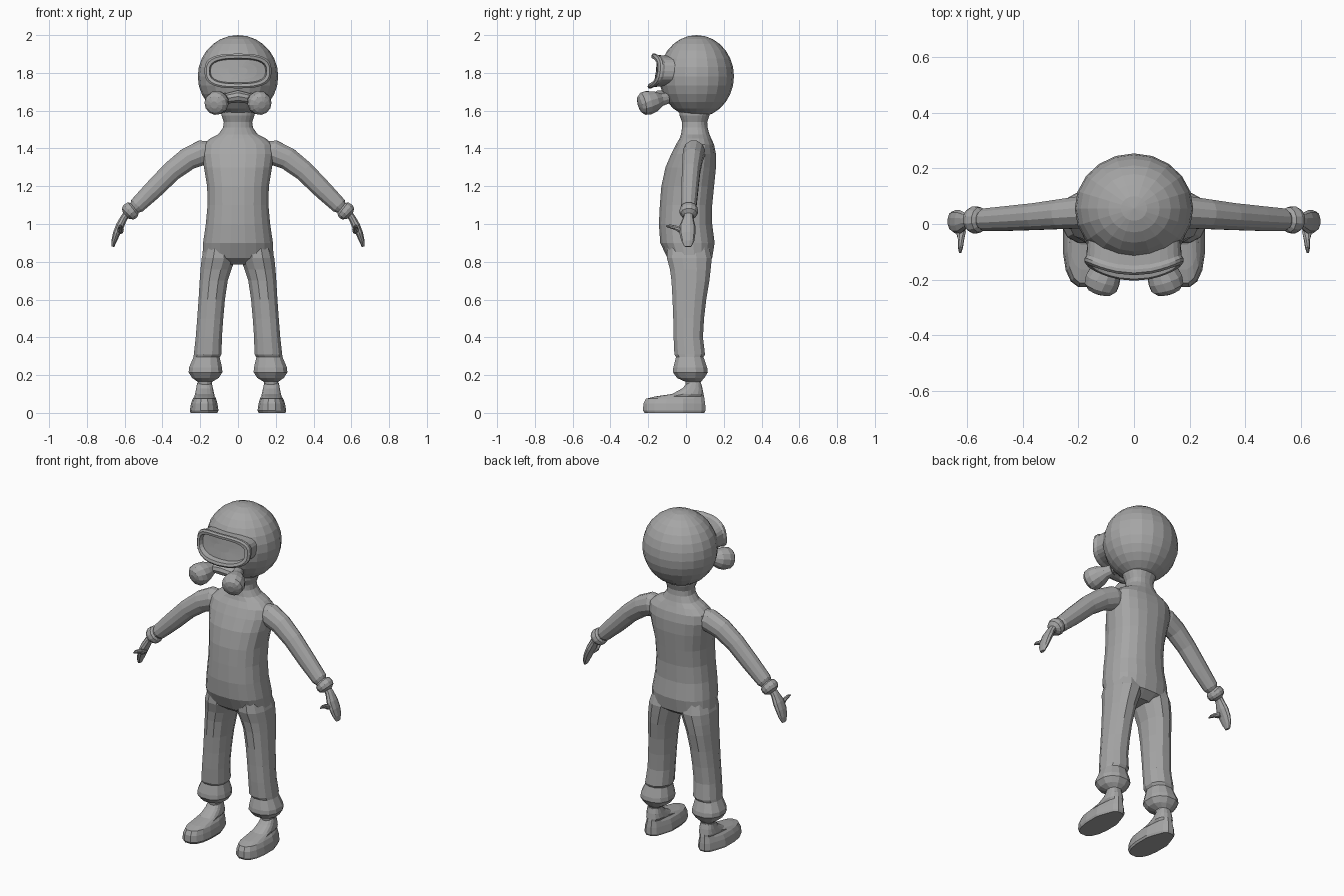
import bpy, bmesh, math
from mathutils import Vector

grey = bpy.data.materials.new("plain_grey")
grey.diffuse_color = (0.38, 0.38, 0.38, 1)


def power(c, p):
    return math.copysign(abs(c) ** (2 / p), c)


def finish(name, bm, mirror=False):
    """Turn a bmesh into an object, optionally mirrored across x."""
    bmesh.ops.recalc_face_normals(bm, faces=bm.faces)
    me = bpy.data.meshes.new(name)
    bm.to_mesh(me)
    bm.free()
    me.materials.append(grey)
    ob = bpy.data.objects.new(name, me)
    bpy.context.collection.objects.link(ob)
    if mirror:
        ob.modifiers.new("mirror", 'MIRROR').use_mirror_merge = False
    return ob


def skin(rings):
    """Closed skin through a list of equally long point rings."""
    bm = bmesh.new()
    loops = [[bm.verts.new(p) for p in ring] for ring in rings]
    n = len(loops[0])
    for a, b in zip(loops, loops[1:]):
        for i in range(n):
            j = (i + 1) % n
            bm.faces.new((a[i], a[j], b[j], b[i]))
    bm.faces.new(loops[0][::-1])
    bm.faces.new(loops[-1])
    return bm


def tube(sections, n=12, p=2.0, axis=None):
    """Rings of (x, y, z, half width, half depth) along a path."""
    pts = [Vector(s[:3]) for s in sections]
    rings = []
    for k, s in enumerate(sections):
        t = Vector(axis) if axis else pts[min(k + 1, len(pts) - 1)] - pts[max(k - 1, 0)]
        t.normalize()
        u = Vector((0, 1, 0)).cross(t).normalized()
        v = t.cross(u)
        ring = []
        for i in range(n):
            a = 2 * math.pi * (i + 0.5) / n
            ring.append(pts[k] + u * s[3] * power(math.cos(a), p) + v * s[4] * power(math.sin(a), p))
        rings.append(ring)
    return skin(rings)


def levels(rows):
    """Rows of z, x0, x1, y0, y1 turned into horizontal sections."""
    return [((x0 + x1) / 2, (y0 + y1) / 2, z, (x1 - x0) / 2, (y1 - y0) / 2) for z, x0, x1, y0, y1 in rows]


UP = (0, 0, 1)

# Torso, shoulders and neck
torso = finish("body_suit", tube(levels([(z, -w, w, y0, y1) for z, w, y0, y1 in (
    (0.785, 0.13, -0.05, 0.09), (0.82, 0.19, -0.10, 0.14), (0.90, 0.187, -0.138, 0.153),
    (1.0, 0.172, -0.145, 0.14), (1.1, 0.163, -0.14, 0.14), (1.2, 0.165, -0.132, 0.15),
    (1.3, 0.182, -0.11, 0.16), (1.37, 0.193, -0.08, 0.16), (1.42, 0.187, -0.055, 0.15),
    (1.452, 0.15, -0.035, 0.135), (1.475, 0.105, -0.027, 0.125), (1.51, 0.08, -0.022, 0.115),
    (1.54, 0.076, -0.022, 0.113), (1.575, 0.088, -0.035, 0.125), (1.62, 0.09, -0.04, 0.13))]),
    n=20, p=2.35, axis=UP))

# Trouser legs with gathered cuffs and ankles
legs = finish("trouser_legs", tube(levels([
    (0.13, 0.145, 0.21, 0.0, 0.075), (0.165, 0.135, 0.215, -0.005, 0.08),
    (0.185, 0.10, 0.245, -0.05, 0.10), (0.215, 0.08, 0.264, -0.072, 0.118),
    (0.24, 0.082, 0.262, -0.07, 0.115), (0.295, 0.095, 0.238, -0.055, 0.095),
    (0.31, 0.085, 0.236, -0.064, 0.103), (0.4, 0.083, 0.226, -0.068, 0.092),
    (0.5, 0.076, 0.218, -0.07, 0.098), (0.6, 0.067, 0.211, -0.074, 0.11),
    (0.7, 0.052, 0.205, -0.08, 0.127), (0.76, 0.032, 0.201, -0.088, 0.134),
    (0.82, 0.01, 0.195, -0.105, 0.14), (0.9, 0.02, 0.17, -0.10, 0.12)]),
    n=12, p=2.3, axis=UP), mirror=True)

# Sleeves with a wrist band
arms = finish("sleeves", tube([
    (0.10, 0.045, 1.385, 0.05, 0.05), (0.19, 0.042, 1.378, 0.068, 0.06),
    (0.265, 0.035, 1.345, 0.062, 0.055), (0.35, 0.027, 1.28, 0.056, 0.05),
    (0.45, 0.02, 1.18, 0.052, 0.046), (0.535, 0.015, 1.097, 0.044, 0.042),
    (0.548, 0.015, 1.085, 0.034, 0.034), (0.556, 0.015, 1.08, 0.046, 0.046),
    (0.572, 0.015, 1.066, 0.05, 0.05), (0.584, 0.015, 1.053, 0.044, 0.044),
    (0.594, 0.015, 1.043, 0.022, 0.024)], n=12), mirror=True)

# Round head
bm = bmesh.new()
bmesh.ops.create_uvsphere(bm, u_segments=20, v_segments=14, radius=1)
for v in bm.verts:
    v.co = Vector((v.co.x * 0.213, 0.056 + v.co.y * 0.198, 1.782 + v.co.z * 0.218))
head = finish("head", bm)

# Weld the suit and head into one skin
bpy.context.view_layer.objects.active = torso
for part in (legs, arms, head):
    mod = torso.modifiers.new("weld", 'BOOLEAN')
    mod.operation, mod.solver, mod.object = 'UNION', 'EXACT', part
    bpy.ops.object.modifier_apply(modifier=mod.name)
    bpy.data.objects.remove(part)

# Mitten hands and thumbs
finish("hands", tube([
    (0.585, 0.015, 1.058, 0.02, 0.024), (0.605, 0.012, 1.03, 0.02, 0.028),
    (0.625, 0.008, 0.99, 0.023, 0.042), (0.643, 0.008, 0.95, 0.02, 0.042),
    (0.656, 0.01, 0.91, 0.015, 0.034), (0.663, 0.01, 0.88, 0.008, 0.018)], n=10), mirror=True)
finish("thumbs", tube([
    (0.625, 0.0, 0.965, 0.02, 0.015), (0.622, -0.03, 0.967, 0.018, 0.015),
    (0.622, -0.055, 0.98, 0.012, 0.012), (0.624, -0.085, 0.988, 0.009, 0.01),
    (0.625, -0.105, 0.988, 0.004, 0.004)], n=8), mirror=True)

# Shoes, narrower towards the heel
bm = tube(levels([
    (0.0, 0.108, 0.252, -0.222, 0.10), (0.012, 0.102, 0.256, -0.23, 0.106),
    (0.05, 0.108, 0.25, -0.228, 0.104), (0.075, 0.115, 0.24, -0.215, 0.10),
    (0.087, 0.122, 0.232, -0.165, 0.098), (0.10, 0.125, 0.228, -0.075, 0.094),
    (0.13, 0.132, 0.222, -0.02, 0.088), (0.158, 0.138, 0.217, 0.005, 0.08)]), n=16, p=2.5, axis=UP)
for v in bm.verts:
    if v.co.y > 0 and v.co.z < 0.09:
        v.co.x = 0.178 + (v.co.x - 0.178) * 0.85
finish("shoes", bm, mirror=True)

# Diving mask: skirt, raised rim and recessed lens, bowed around the face
rings = []
for ax, az, off in ((0.168, 0.082, 0.085), (0.171, 0.084, 0.03), (0.178, 0.092, 0.015),
                    (0.178, 0.092, 0.003), (0.168, 0.083, -0.004), (0.152, 0.068, 0.0),
                    (0.146, 0.062, 0.028), (0.10, 0.043, 0.029), (0.05, 0.02, 0.03)):
    ring = []
    for i in range(28):
        a = 2 * math.pi * i / 28
        x, dz = ax * power(math.cos(a), 2.8), az * power(math.sin(a), 2.8)
        ring.append((x, -0.19 + 1.6 * x * x + 0.12 * dz + off, 1.81 + dz))
    rings.append(ring)
finish("mask", skin(rings))

# Breathing filters and the mouthpiece between them
finish("filters", tube([
    (0.07, -0.10, 1.665, 0.03, 0.03), (0.085, -0.135, 1.658, 0.036, 0.036),
    (0.10, -0.165, 1.65, 0.055, 0.055), (0.112, -0.20, 1.642, 0.064, 0.064),
    (0.12, -0.228, 1.636, 0.06, 0.06), (0.124, -0.243, 1.632, 0.045, 0.045),
    (0.126, -0.25, 1.63, 0.02, 0.02)], n=12), mirror=True)
finish("mouthpiece", tube([
    (-0.085, -0.115, 1.66, 0.024, 0.03), (-0.04, -0.13, 1.668, 0.03, 0.038),
    (0.0, -0.138, 1.675, 0.034, 0.04), (0.04, -0.13, 1.668, 0.03, 0.038),
    (0.085, -0.115, 1.66, 0.024, 0.03)], n=10))
